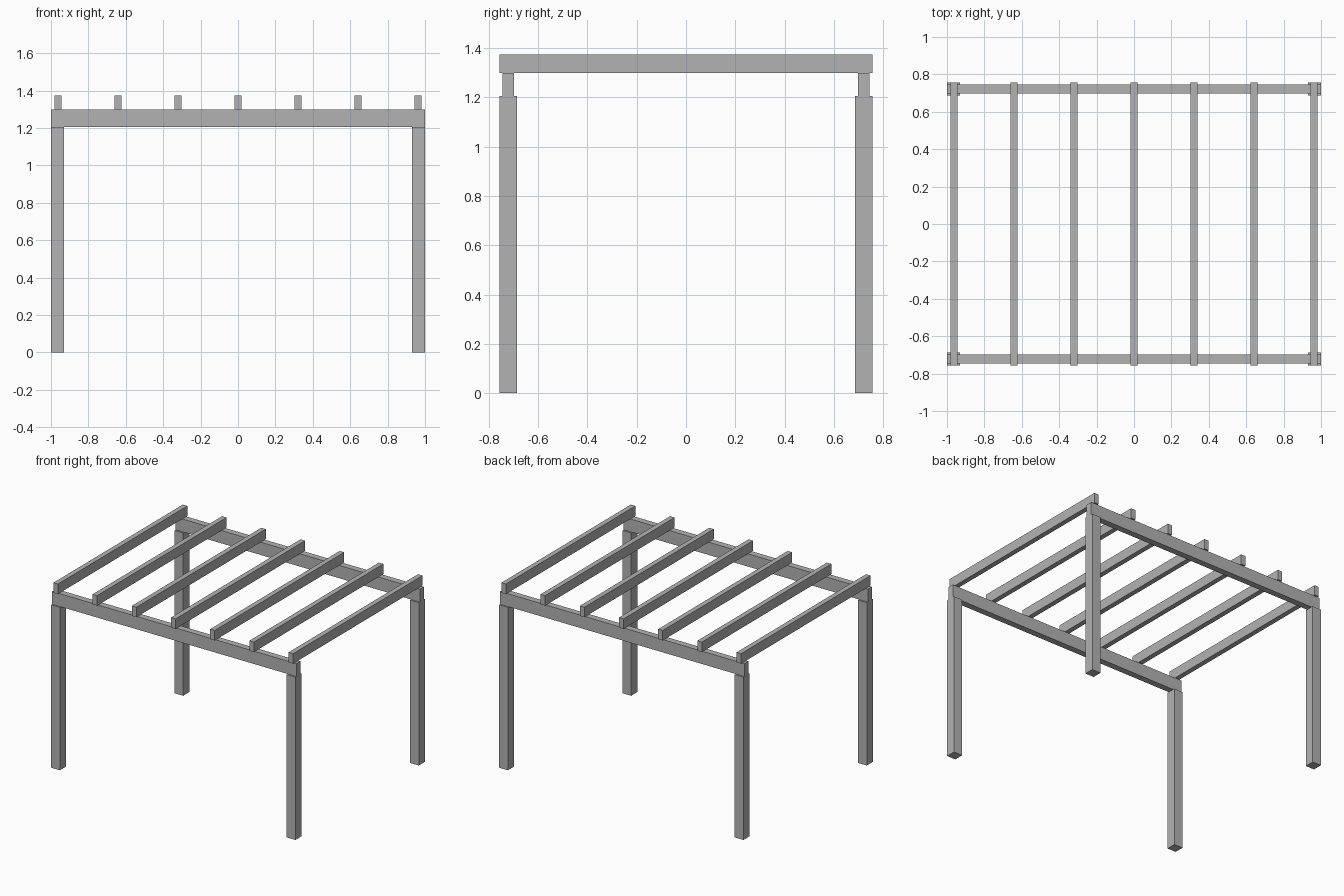
import bpy

default = bpy.data.objects.get("Cube")
if default:
    bpy.data.objects.remove(default, do_unlink=True)

# Single grey finish
GREY = (0.45, 0.45, 0.45, 1)
grey = bpy.data.materials.new("plain grey")
grey.use_nodes = True
grey.diffuse_color = GREY
grey.node_tree.nodes["Principled BSDF"].inputs["Base Color"].default_value = GREY


def timber(name, center, size):
    """Square-cut timber, with its size baked into the mesh."""
    bpy.ops.mesh.primitive_cube_add(size=1, location=center)
    ob = bpy.context.object
    ob.name = ob.data.name = name
    ob.scale = size
    bpy.ops.object.transform_apply(location=False, rotation=False, scale=True)
    ob.data.materials.append(grey)


HALF_X, HALF_Y = 1.0, 0.757
POST = 0.071
POST_TOP, BEAM_TOP, RAFTER_TOP = 1.205, 1.3, 1.374
post_y = HALF_Y - POST / 2

for y_side, depth_name in ((-1, "front"), (1, "back")):
    # Corner posts
    for x_side, side_name in ((-1, "right"), (1, "left")):
        timber(f"{depth_name}_{side_name}_post",
               (x_side * (HALF_X - POST / 2), y_side * post_y, POST_TOP / 2),
               (POST, POST, POST_TOP))
    # Long beam resting on the posts
    timber(f"{depth_name}_beam",
           (0, y_side * post_y, (POST_TOP + BEAM_TOP) / 2),
           (2 * HALF_X, 0.047, BEAM_TOP - POST_TOP))

# Rafters laid across the beams
RAFTERS, SPACING = 7, 0.321
for i in range(RAFTERS):
    timber(f"rafter_{i + 1}",
           ((i - (RAFTERS - 1) / 2) * SPACING, 0, (BEAM_TOP + RAFTER_TOP) / 2),
           (0.037, 2 * HALF_Y, RAFTER_TOP - BEAM_TOP))
